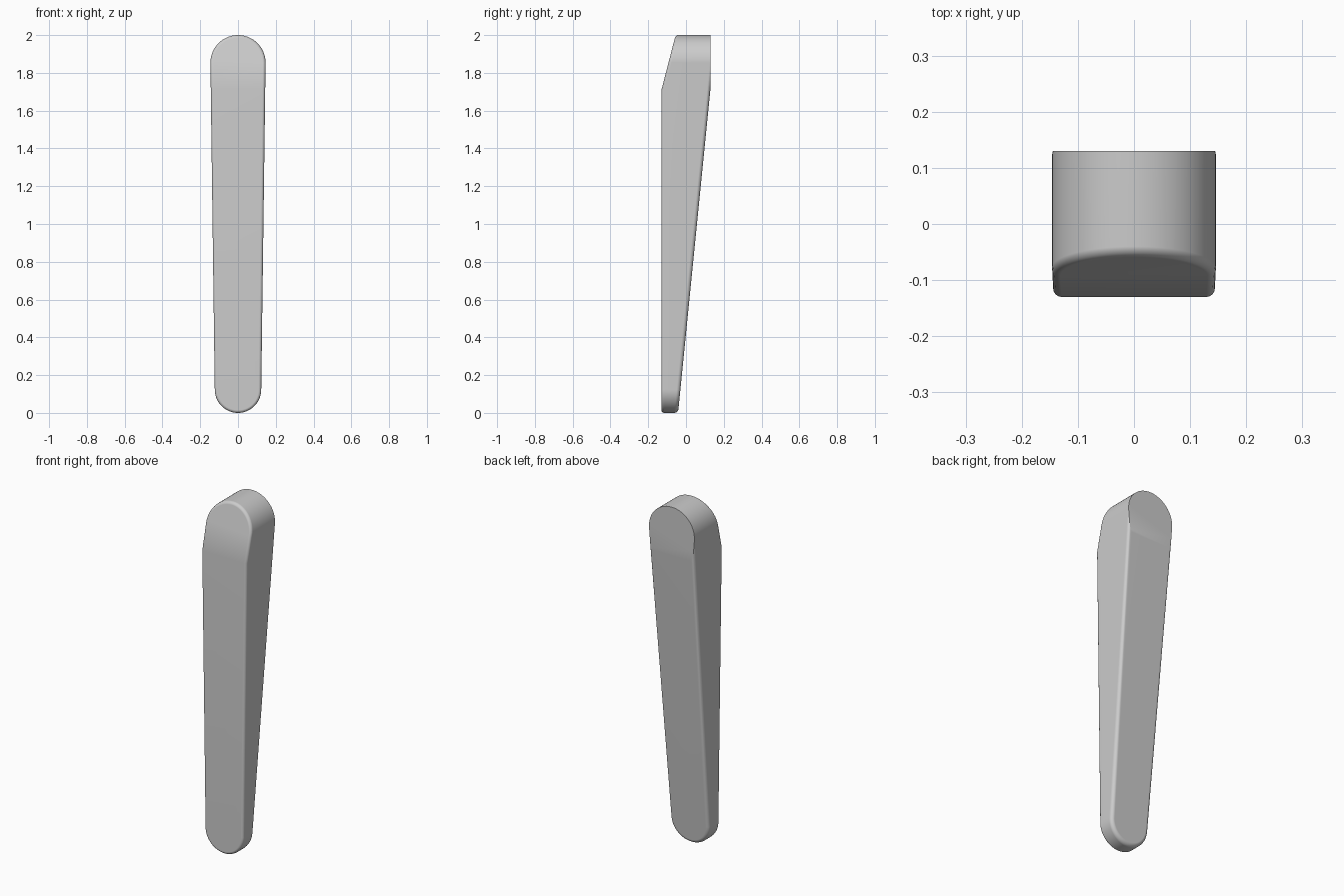
import bpy, bmesh
from math import cos, sin, pi
from mathutils import Vector

cube = bpy.data.objects.get("Cube")
if cube:
    bpy.data.objects.remove(cube, do_unlink=True)

FRONT, BACK = -0.13, 0.13
TOP_R, LOW_R = 0.146, 0.123
ARC = 28


def back_y(z):
    """Depth of the sloping back at height z."""
    return BACK + 0.1 * (z - 1.72)


def cut(bm, point, normal):
    """Slice away everything beyond a plane and return the new flat face."""
    geom = bm.verts[:] + bm.edges[:] + bm.faces[:]
    res = bmesh.ops.bisect_plane(bm, geom=geom, dist=1e-5, plane_co=point,
                                 plane_no=normal, clear_outer=True)
    edges = [e for e in res["geom_cut"]
             if isinstance(e, bmesh.types.BMEdge) and e.is_boundary]
    bmesh.ops.edgeloop_fill(bm, edges=edges)
    bmesh.ops.recalc_face_normals(bm, faces=bm.faces[:])


def soften(bm, test, radius):
    """Round the rim between the faces that pass the test and the sides."""
    rim = [e for e in bm.edges if len(e.link_faces) == 2
           and test(e.link_faces[0]) != test(e.link_faces[1])]
    bmesh.ops.bevel(bm, geom=rim, offset=radius, segments=4, profile=0.5,
                    affect='EDGES', clamp_overlap=True)


# Tapered outline with round ends
outline = []
for start, radius, centre in ((0, TOP_R, 2 - TOP_R), (pi, LOW_R, LOW_R)):
    for i in range(ARC + 1):
        a = start + pi * i / ARC
        outline.append((radius * cos(a), centre + radius * sin(a)))

# Solid with a sloping back
bm = bmesh.new()
front = [bm.verts.new((x, FRONT, z)) for x, z in outline]
back = [bm.verts.new((x, back_y(z), z)) for x, z in outline]
bm.faces.new(front)
bm.faces.new(back[::-1])
for i in range(len(front)):
    j = (i + 1) % len(front)
    bm.faces.new((front[i], back[i], back[j], front[j]))
bmesh.ops.recalc_face_normals(bm, faces=bm.faces[:])

# Slanted upper front, rounded rims, then the flat upper back
cut(bm, Vector((0, FRONT, 1.71)), Vector((0, -0.29, 0.075)).normalized())
soften(bm, lambda f: f.normal.y < -0.5, 0.015)
soften(bm, lambda f: f.normal.y > 0.5, 0.02)
cut(bm, Vector((0, BACK, 0)), Vector((0, 1, 0)))

mesh = bpy.data.meshes.new("handle")
bm.to_mesh(mesh)
bm.free()
handle = bpy.data.objects.new("handle", mesh)
bpy.context.collection.objects.link(handle)

# Plain grey finish
grey = bpy.data.materials.new("light grey")
grey.use_nodes = True
colour = (0.6, 0.6, 0.6, 1)
grey.diffuse_color = colour
grey.node_tree.nodes["Principled BSDF"].inputs["Base Color"].default_value = colour
mesh.materials.append(grey)

# Smooth curves, crisp creases
bpy.ops.object.select_all(action='DESELECT')
handle.select_set(True)
bpy.context.view_layer.objects.active = handle
bpy.ops.object.shade_smooth_by_angle(angle=pi / 6)
weighted = handle.modifiers.new("even shading", 'WEIGHTED_NORMAL')
weighted.keep_sharp = True
